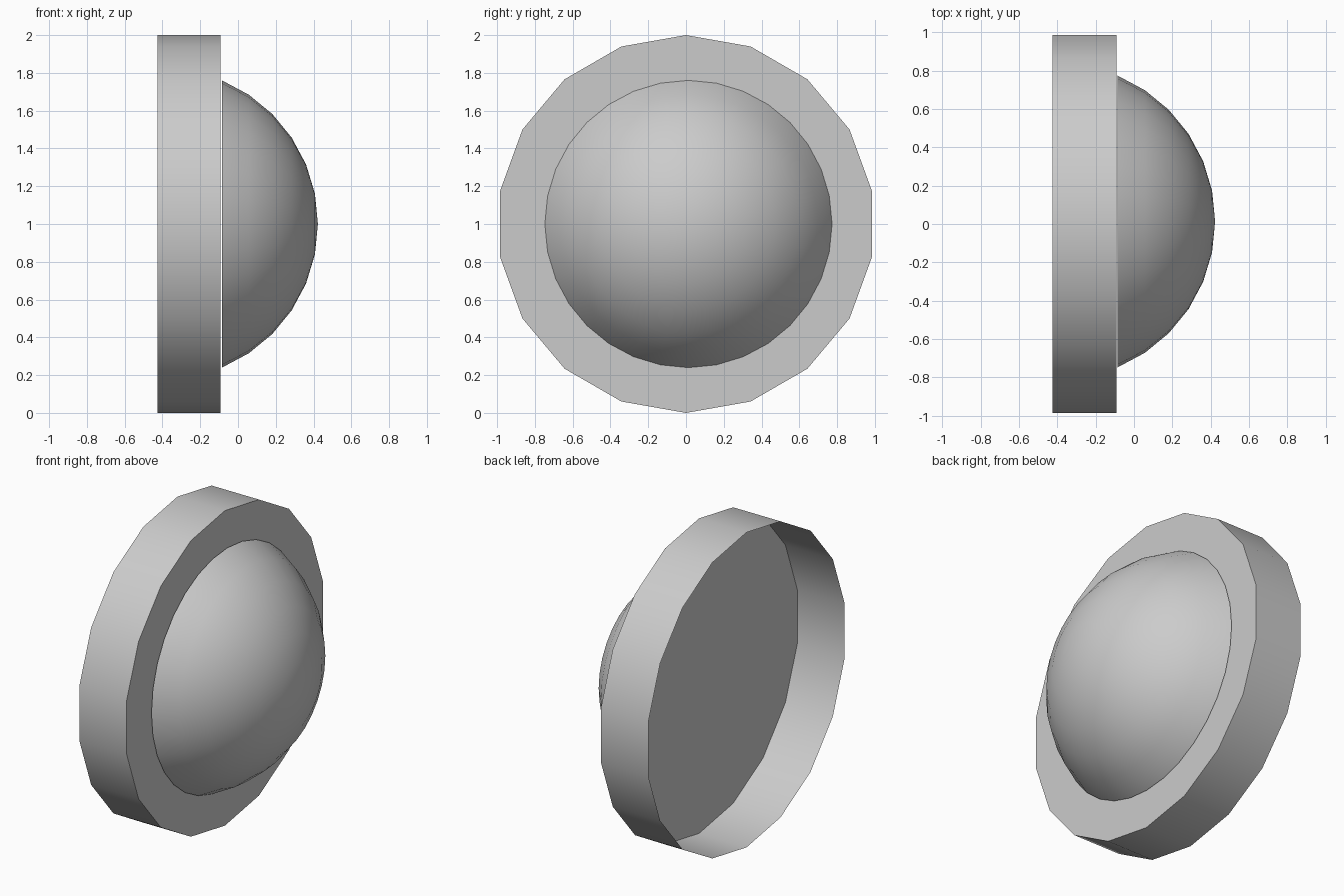
import bpy, bmesh
from math import sin, cos, pi, radians

if "Cube" in bpy.data.objects:
    bpy.data.objects.remove(bpy.data.objects["Cube"])


def revolve_x(name, profile, sides, cy=0.0, cz=1.0):
    """Spin an (x, radius) profile around a line parallel to x; radius 0 makes a pole."""
    bm = bmesh.new()
    rings = []
    for x, r in profile:
        if r == 0:
            rings.append([bm.verts.new((x, cy, cz))] * sides)
        else:
            rings.append([bm.verts.new((x, cy + r * sin(2 * pi * i / sides),
                                        cz + r * cos(2 * pi * i / sides)))
                          for i in range(sides)])
    for a, b in zip(rings, rings[1:]):
        for i in range(sides):
            j = (i + 1) % sides
            corners = list(dict.fromkeys((a[j], a[i], b[i], b[j])))
            bm.faces.new(corners)
    return bm, rings


def finish(bm, name):
    mesh = bpy.data.meshes.new(name)
    bm.normal_update()
    bm.to_mesh(mesh)
    bm.free()
    obj = bpy.data.objects.new(name, mesh)
    bpy.context.collection.objects.link(obj)
    bpy.ops.object.select_all(action='DESELECT')
    obj.select_set(True)
    bpy.context.view_layer.objects.active = obj
    bpy.ops.object.shade_smooth_by_angle(angle=radians(30))
    return obj


# Housing: thin 18-sided drum, open at the back, closed by a flat front disc
bm, rings = revolve_x("housing", [(-0.425, 1.0), (-0.092, 1.0)], 18)
bm.faces.new(list(reversed(rings[-1])))
finish(bm, "housing")

# Lens: smooth spherical cap floating just clear of the front disc
R, step = 0.823, radians(11.25)
cap = [(-0.4 + R * cos(k * step), R * sin(k * step)) for k in range(6, 0, -1)]
bm, rings = revolve_x("lens", cap + [(-0.4 + R, 0)], 32, cy=0.013)
finish(bm, "lens")
